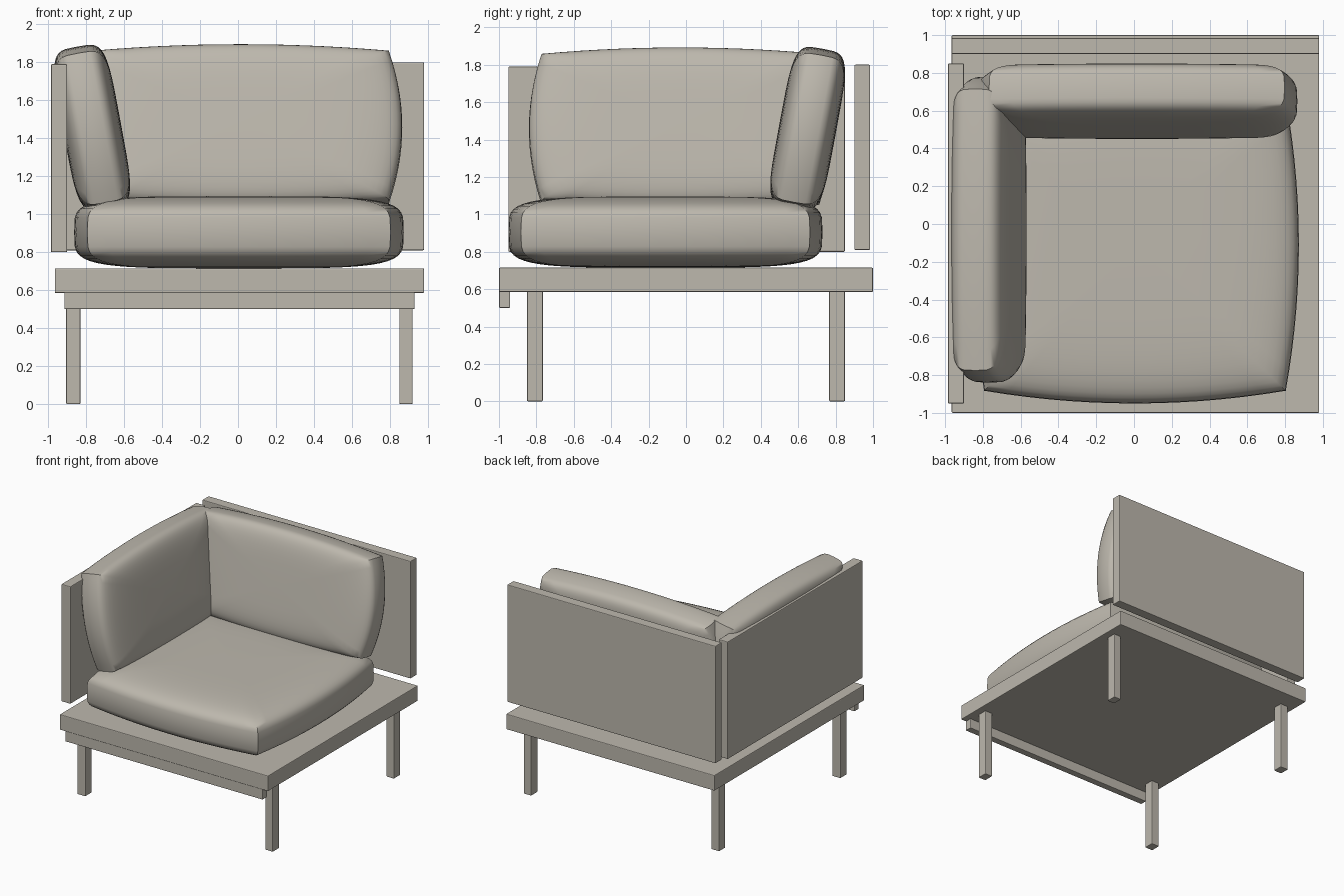
import bpy, bmesh, math

if "Cube" in bpy.data.objects:
    bpy.data.objects.remove(bpy.data.objects["Cube"], do_unlink=True)

mat = bpy.data.materials.new("warm_grey")
mat.use_nodes = True
colour = (0.51, 0.48, 0.42, 1)
mat.diffuse_color = colour
mat.node_tree.nodes["Principled BSDF"].inputs["Base Color"].default_value = colour


def finish(bm, name):
    bmesh.ops.recalc_face_normals(bm, faces=bm.faces)
    mesh = bpy.data.meshes.new(name)
    bm.to_mesh(mesh)
    bm.free()
    mesh.materials.append(mat)
    obj = bpy.data.objects.new(name, mesh)
    bpy.context.collection.objects.link(obj)
    return obj


def board(name, xs, ys, zs):
    """Box between limits, with slightly eased edges."""
    bm = bmesh.new()
    bmesh.ops.create_cube(bm, size=1)
    for v in bm.verts:
        v.co = [(a + b) / 2 + c * (b - a) for c, (a, b) in zip(v.co, (xs, ys, zs))]
    obj = finish(bm, name)
    bevel = obj.modifiers.new("eased_edges", "BEVEL")
    bevel.width = 0.006
    bevel.segments = 2
    return obj


def cushion(name, half, centre, turn=(0, 0, 0), corner=0.92, power=4.5):
    """Stuffed pad: bowed square outline, thickness rounded as a superellipse."""
    U, V, H = half
    side, steps = 14, 24
    outline = []
    for k in range(4):
        for i in range(side):
            t = 2 * i / side - 1
            along, out = corner * t, corner + (1 - corner) * (1 - t * t)
            x, y = ((along, -out), (out, along), (-along, out), (-out, -along))[k]
            outline.append((U * x, V * y))
    bm = bmesh.new()
    rings = []
    for j in range(1, steps):
        a = math.pi * (j / steps - 0.5)
        s = math.cos(a) ** (2 / power)
        h = math.copysign(abs(math.sin(a)) ** (2 / power), a) if j != steps // 2 else 0
        rings.append([bm.verts.new((x * s, y * s, H * h)) for x, y in outline])
    count = len(outline)
    for low, high in zip(rings, rings[1:]):
        for i in range(count):
            n = (i + 1) % count
            bm.faces.new((low[i], low[n], high[n], high[i]))
    for ring, z in ((rings[0], -H), (rings[-1], H)):
        pole = bm.verts.new((0, 0, z))
        for i in range(count):
            bm.faces.new((ring[i], ring[(i + 1) % count], pole))
    obj = finish(bm, name)
    obj.location = centre
    obj.rotation_euler = [math.radians(d) for d in turn]
    bpy.ops.object.select_all(action="DESELECT")
    obj.select_set(True)
    bpy.context.view_layer.objects.active = obj
    bpy.ops.object.shade_smooth_by_angle(angle=math.radians(50))
    return obj


# Frame
board("platform", (-0.965, 0.98), (-1, 1), (0.585, 0.715))
board("front_rail", (-0.915, 0.93), (-1, -0.94), (0.5, 0.59))
for x_name, xs in (("right", (-0.905, -0.83)), ("left", (0.85, 0.92))):
    for y_name, ys in (("front", (-0.85, -0.765)), ("back", (0.765, 0.85))):
        board(f"{y_name}_{x_name}_leg", xs, ys, (0, 0.59))

# Upright panels
board("back_panel", (-0.965, 0.98), (0.9, 0.985), (0.81, 1.8))
board("side_panel", (-0.985, -0.9), (-0.95, 0.85), (0.8, 1.79))

# Cushions
cushion("seat_cushion", (0.868, 0.84, 0.19), (0.005, -0.11, 0.905))
cushion("back_cushion", (0.85, 0.435, 0.153), (0.015, 0.65, 1.458), (79.5, 0, 0))
cushion("side_cushion", (0.81, 0.435, 0.153), (-0.768, -0.03, 1.455), (79.5, 0, 90))
